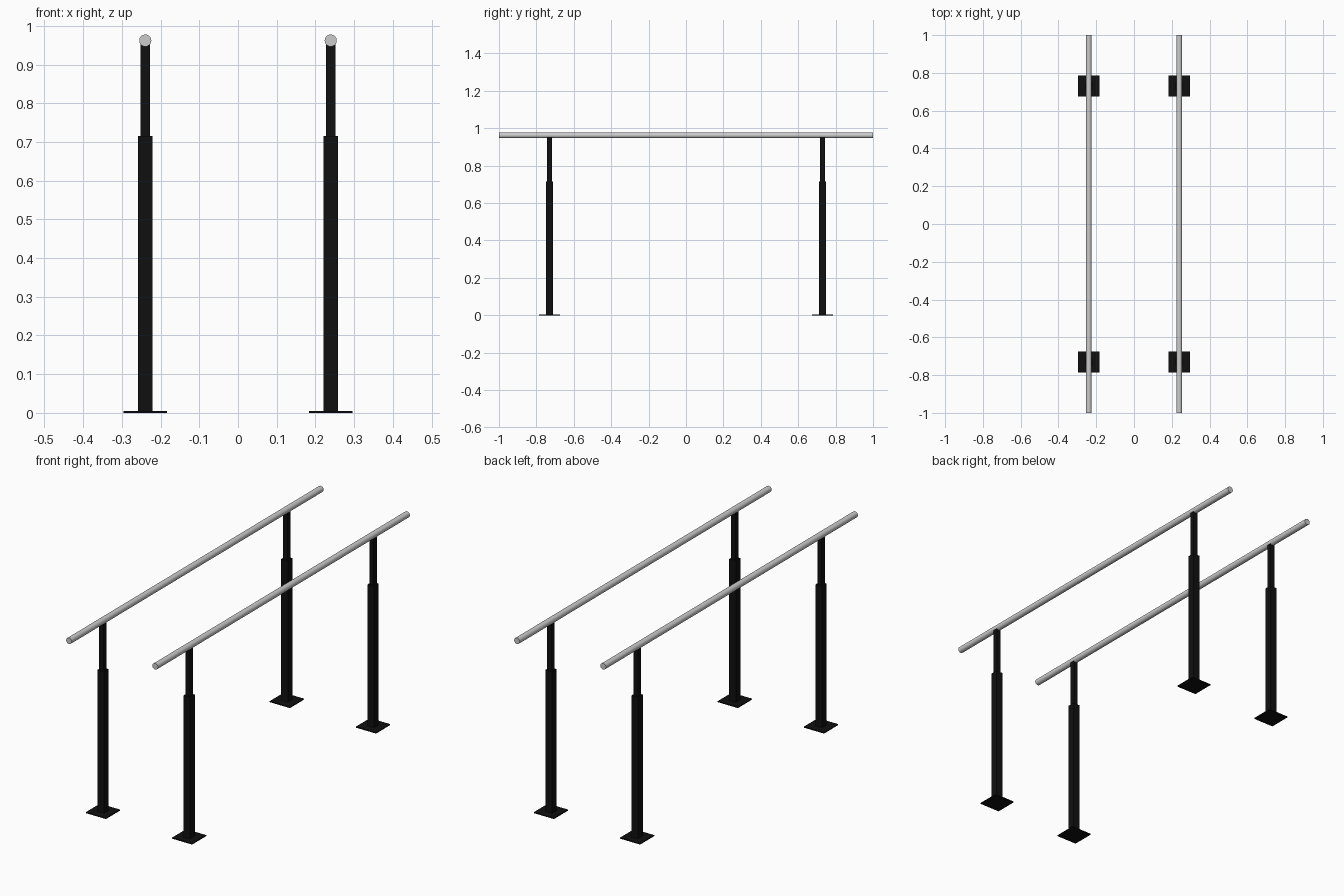
import bpy
from math import pi

if "Cube" in bpy.data.objects:
    bpy.data.objects.remove(bpy.data.objects["Cube"])

RAIL_X, POST_Y = 0.2395, 0.73
RAIL_Z, RAIL_R = 0.962, 0.0155

black = bpy.data.materials.new("black_metal")
black.diffuse_color = (0.005, 0.005, 0.005, 1)
black.use_nodes = True
black.node_tree.nodes["Principled BSDF"].inputs["Base Color"].default_value = black.diffuse_color


def box(name, x, y, width, z0, z1):
    bpy.ops.mesh.primitive_cube_add(size=1, location=(x, y, (z0 + z1) / 2))
    ob = bpy.context.object
    ob.name = name
    ob.scale = (width, width, z1 - z0)
    bpy.ops.object.transform_apply(location=False, rotation=False, scale=True)
    ob.data.materials.append(black)


for sx, side in ((-1, "left"), (1, "right")):
    # Long round handrail
    bpy.ops.mesh.primitive_cylinder_add(vertices=32, radius=RAIL_R, depth=2,
                                        location=(sx * RAIL_X, 0, RAIL_Z),
                                        rotation=(pi / 2, 0, 0))
    bpy.context.object.name = f"{side}_rail"
    bpy.ops.object.shade_smooth_by_angle()

    # Telescoping square posts on floor plates
    for sy, end in ((-1, "front"), (1, "back")):
        x, y = sx * RAIL_X, sy * POST_Y
        tag = f"{side}_{end}"
        box(f"{tag}_floor_plate", x, y, 0.112, 0, 0.005)
        box(f"{tag}_outer_post", x, y, 0.037, 0.005, 0.715)
        box(f"{tag}_inner_post", x, y, 0.0245, 0.715, RAIL_Z - 0.009)
